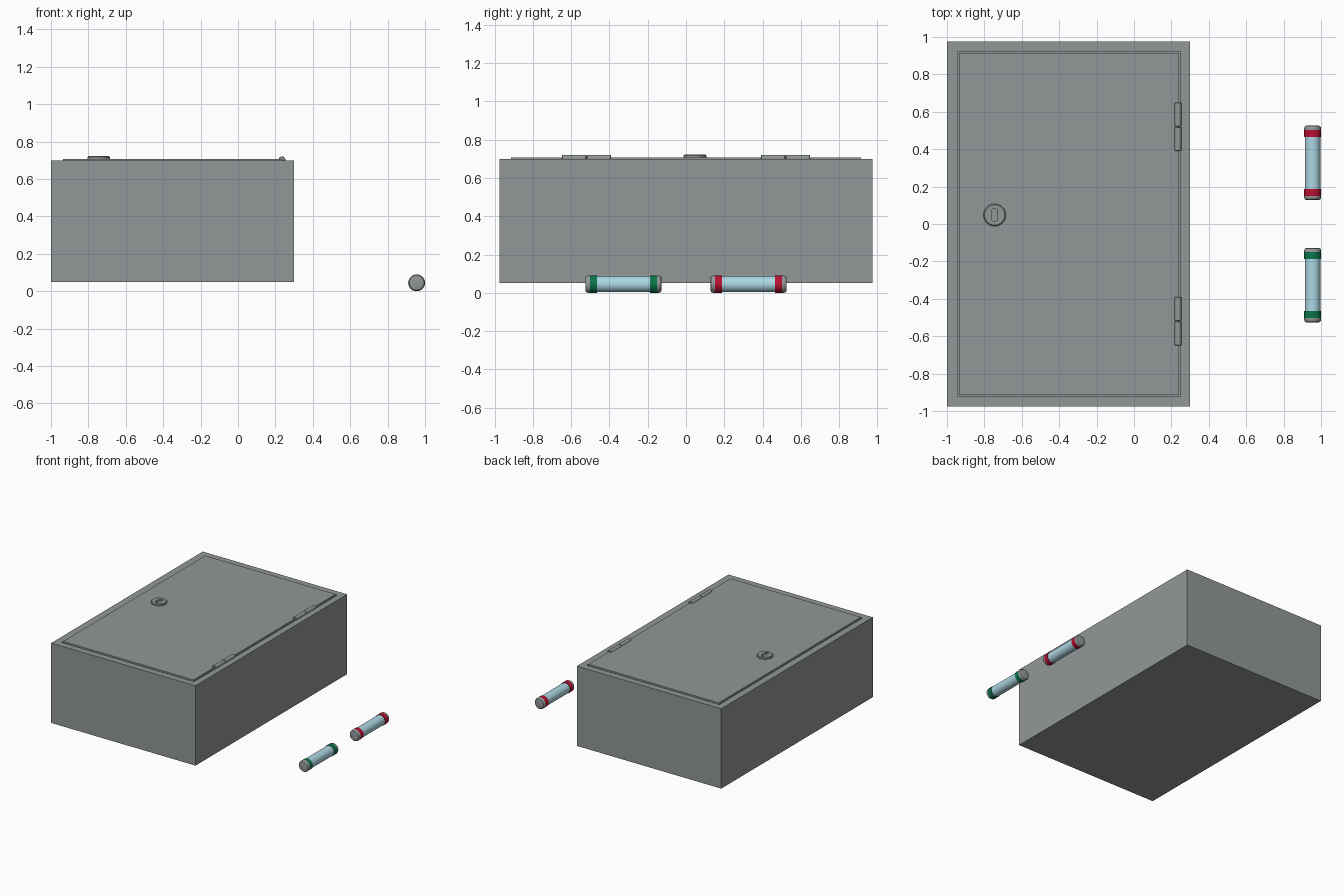
import bpy
import bmesh
from math import pi, cos, sin
from mathutils import Matrix

if "Cube" in bpy.data.objects:
    bpy.data.objects.remove(bpy.data.objects["Cube"], do_unlink=True)


def material(name, rgb):
    m = bpy.data.materials.new(name)
    m.use_nodes = True
    m.diffuse_color = (*rgb, 1)
    m.node_tree.nodes["Principled BSDF"].inputs["Base Color"].default_value = (*rgb, 1)
    return m


STEEL = material("grey steel", (0.29, 0.31, 0.31))
GLASS = material("pale blue glass", (0.42, 0.68, 0.77))
RED = material("red band", (0.48, 0.005, 0.03))
GREEN = material("green band", (0.003, 0.18, 0.07))


def finish(name, bm, mats, smooth=False):
    bmesh.ops.recalc_face_normals(bm, faces=bm.faces)
    mesh = bpy.data.meshes.new(name)
    bm.to_mesh(mesh)
    bm.free()
    for m in mats:
        mesh.materials.append(m)
    ob = bpy.data.objects.new(name, mesh)
    bpy.context.collection.objects.link(ob)
    if smooth:
        bpy.ops.object.select_all(action="DESELECT")
        ob.select_set(True)
        bpy.context.view_layer.objects.active = ob
        bpy.ops.object.shade_smooth_by_angle(angle=0.6)
    return ob


def box(bm, lo, hi):
    size = [b - a for a, b in zip(lo, hi)]
    mid = [(a + b) / 2 for a, b in zip(lo, hi)]
    bmesh.ops.create_cube(bm, size=1, matrix=Matrix.Translation(mid) @ Matrix.Diagonal((*size, 1)))


def lathe_y(name, centre, profile, mats, bands=None, steps=40):
    """Spin (radius, y) points around the y axis; bands gives a material per segment."""
    bm = bmesh.new()
    rings = []
    for r, y in profile:
        rings.append([bm.verts.new((centre[0] + r * cos(2 * pi * i / steps), centre[1] + y,
                                    centre[2] + r * sin(2 * pi * i / steps))) for i in range(steps)])
    for k, (a, b) in enumerate(zip(rings, rings[1:])):
        for i in range(steps):
            j = (i + 1) % steps
            f = bm.faces.new((a[i], a[j], b[j], b[i]))
            f.material_index = bands[k] if bands else 0
    bm.faces.new(rings[0])
    bm.faces.new(rings[-1])
    return finish(name, bm, mats, True)


# Cabinet body with a shallow recess around the door
bm = bmesh.new()
box(bm, (-1, -0.975, 0.05), (0.3, 0.975, 0.70))
top = max(bm.faces, key=lambda f: f.calc_center_median().z)
bmesh.ops.inset_region(bm, faces=[top], thickness=0.055)
for v in top.verts:
    v.co.x = -0.944 if v.co.x < 0 else 0.248
    v.co.y = 0.923 if v.co.y > 0 else -0.923
bmesh.ops.translate(bm, verts=bmesh.ops.extrude_discrete_faces(bm, faces=[top])["faces"][0].verts,
                    vec=(0, 0, -0.02))
finish("cabinet_body", bm, [STEEL])

# Door panel, slightly proud of the frame
bm = bmesh.new()
box(bm, (-0.935, -0.914, 0.68), (0.239, 0.914, 0.708))
finish("door", bm, [STEEL])

# Hinges: two knuckles each
for label, y in (("front", -0.52), ("back", 0.52)):
    for n, s in enumerate((-1, 1)):
        half = 0.063
        lathe_y(f"{label}_hinge_knuckle_{n + 1}", (0.235, y + s * 0.065, 0.703),
                [(0.015, -half - 0.001), (0.018, -half + 0.002),
                 (0.018, half - 0.002), (0.015, half + 0.001)], [STEEL], steps=24)


# Lock disc with a bevelled rim and a sunken key slot
def outline(bm, half_width, half_length, z, steps=48):
    straight = half_length - half_width
    pts = []
    for i in range(steps):
        a = 2 * pi * (i + 0.5) / steps
        y = half_width * sin(a) + (straight if sin(a) > 0 else -straight)
        pts.append(bm.verts.new((half_width * cos(a) - 0.745, y + 0.048, z)))
    return pts


bm = bmesh.new()
loops = [outline(bm, w, l, z) for w, l, z in (
    (0.06, 0.06, 0.70), (0.06, 0.06, 0.717), (0.054, 0.054, 0.722),
    (0.015, 0.036, 0.722), (0.015, 0.036, 0.711))]
for a, b in zip(loops, loops[1:]):
    for i in range(len(a)):
        j = (i + 1) % len(a)
        bm.faces.new((a[i], a[j], b[j], b[i]))
bm.faces.new(loops[0])
bm.faces.new(loops[-1])
finish("door_lock", bm, [STEEL], True)

# Loose glass fuses: steel caps, coloured bands, glass tube
R, TUBE = 0.045, 0.042
half_profile = [(0.032, 0.199), (0.039, 0.197), (0.043, 0.192), (R, 0.185), (R, 0.176),
                (R, 0.139), (TUBE, 0.139)]
profile = [(r, -y) for r, y in half_profile] + half_profile[::-1]
half_bands = [0, 0, 0, 0, 1, 1]
bands = half_bands + [2] + half_bands[::-1]
for label, y, band in (("green", -0.327, GREEN), ("red", 0.327, RED)):
    lathe_y(f"{label}_fuse", (0.955, y, 0.045), profile, [STEEL, band, GLASS], bands)
